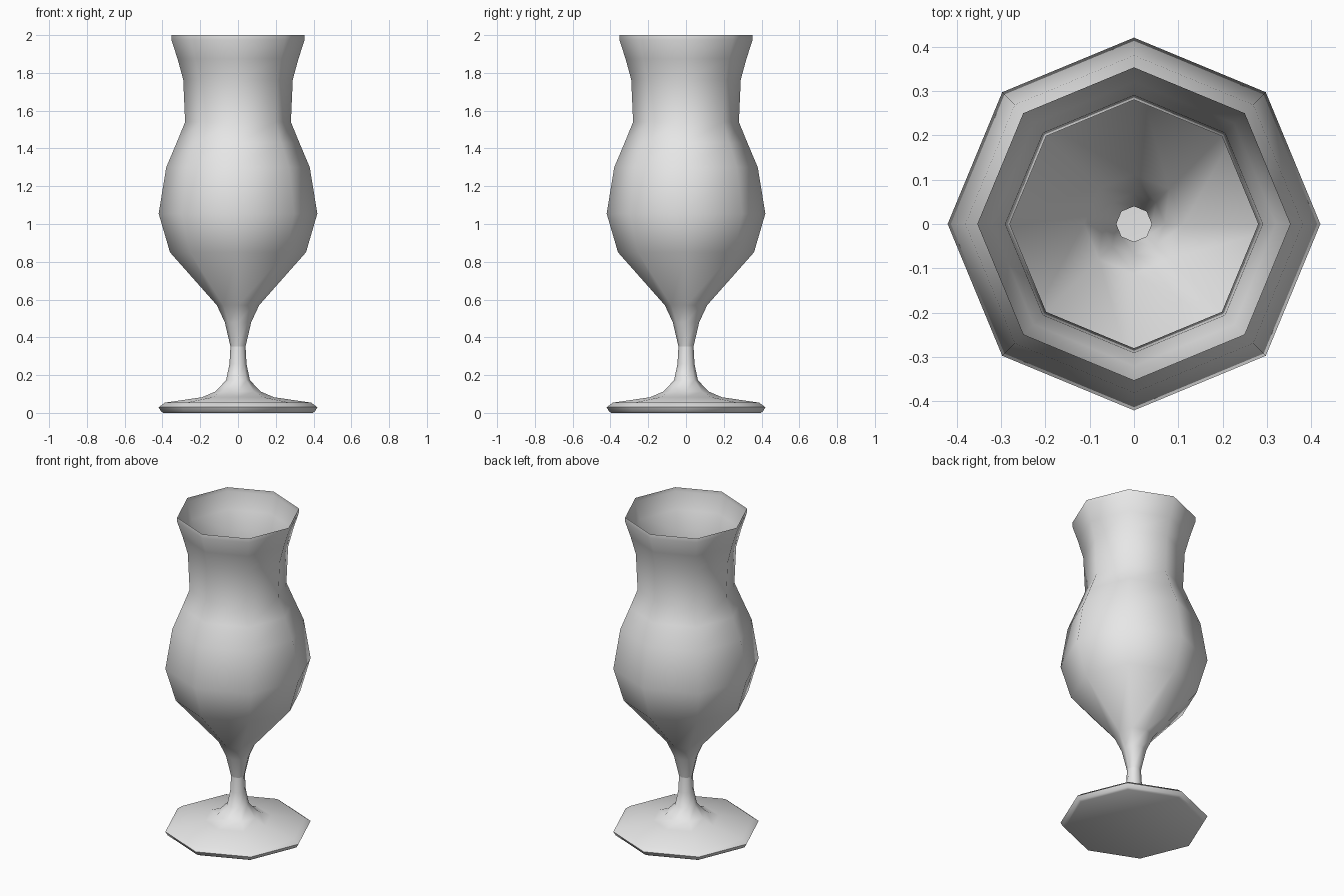
import bpy, bmesh, math

if "Cube" in bpy.data.objects:
    bpy.data.objects.remove(bpy.data.objects["Cube"])

SIDES = 8

glass = bpy.data.materials.new("pale_grey_glass")
glass.diffuse_color = (0.8, 0.8, 0.8, 1)
glass.use_nodes = True
glass.node_tree.nodes["Principled BSDF"].inputs["Base Color"].default_value = glass.diffuse_color


def lathe(name, profile, cap_bottom=False, sharp_angle=75):
    """Revolve (radius, height) points into an eight-sided smooth shell."""
    bm = bmesh.new()
    rings = []
    for r, z in profile:
        rings.append([bm.verts.new((r * math.cos(2 * math.pi * i / SIDES),
                                    r * math.sin(2 * math.pi * i / SIDES), z))
                      for i in range(SIDES)])
    for a, b in zip(rings, rings[1:]):
        for i in range(SIDES):
            j = (i + 1) % SIDES
            bm.faces.new((a[i], a[j], b[j], b[i]))
    if cap_bottom:
        bm.faces.new(rings[0][::-1])
    me = bpy.data.meshes.new(name)
    bm.to_mesh(me)
    bm.free()
    me.materials.append(glass)
    ob = bpy.data.objects.new(name, me)
    bpy.context.collection.objects.link(ob)
    bpy.ops.object.select_all(action='DESELECT')
    ob.select_set(True)
    bpy.context.view_layer.objects.active = ob
    bpy.ops.object.shade_smooth_by_angle(angle=math.radians(sharp_angle))
    return ob


# Foot disc flowing up into the short stem
lathe("foot_and_stem", [
    (0.395, 0.0), (0.408, 0.008), (0.42, 0.03), (0.388, 0.054), (0.19, 0.083),
    (0.12, 0.113), (0.063, 0.173), (0.045, 0.26), (0.04, 0.352)], cap_bottom=True)

# Thin open bowl: tapered bottom, round belly, narrow neck and flared rim
lathe("bowl", [
    (0.04, 0.352), (0.07, 0.48), (0.112, 0.57), (0.36, 0.85), (0.42, 1.055),
    (0.38, 1.30), (0.325, 1.43), (0.28, 1.54), (0.29, 1.765), (0.32, 1.875),
    (0.353, 1.975), (0.352, 2.0)])
